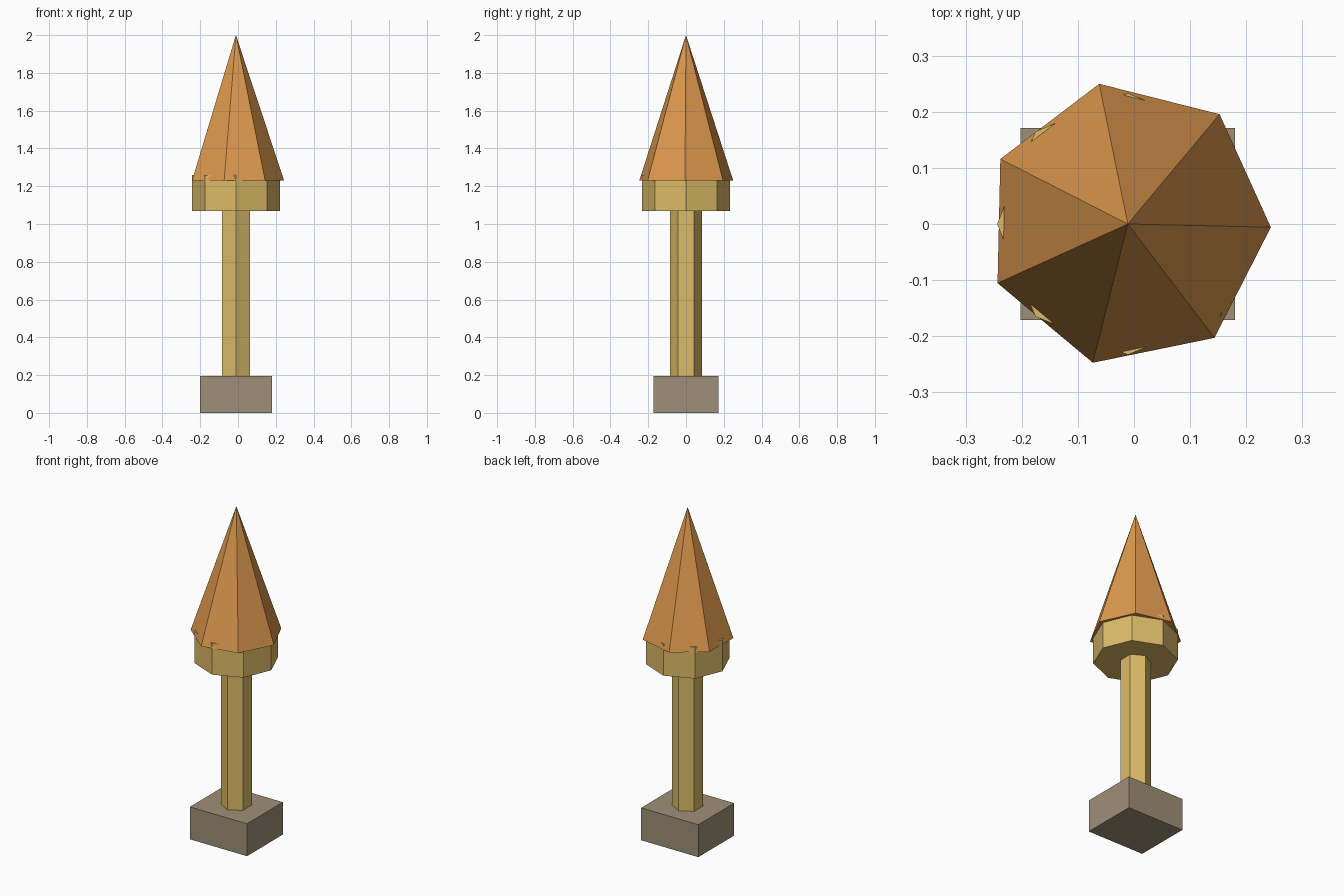
import bpy, bmesh, math
from mathutils import Matrix

if "Cube" in bpy.data.objects:
    bpy.data.objects.remove(bpy.data.objects["Cube"])

CX = -0.011  # shared axis of all parts


def material(name, rgb):
    m = bpy.data.materials.new(name)
    m.diffuse_color = (*rgb, 1.0)
    m.use_nodes = True
    m.node_tree.nodes["Principled BSDF"].inputs["Base Color"].default_value = m.diffuse_color
    return m


stone = material("grey_brown_stone", (0.35, 0.275, 0.19))
straw = material("straw_yellow", (0.72, 0.50, 0.138))
clay = material("orange_roof", (0.72, 0.315, 0.075))


def add_object(name, bm, mat):
    bmesh.ops.recalc_face_normals(bm, faces=bm.faces)
    mesh = bpy.data.meshes.new(name)
    bm.to_mesh(mesh)
    bm.free()
    mesh.materials.append(mat)
    obj = bpy.data.objects.new(name, mesh)
    bpy.context.collection.objects.link(obj)
    return obj


def prism(name, sides, r_low, r_high, z0, z1, turn, mat):
    """Upright prism or pointed cone with its first corner at angle turn."""
    bm = bmesh.new()
    low, high = [], []
    for i in range(sides):
        a = math.radians(turn) + math.tau * i / sides
        c, s = math.cos(a), math.sin(a)
        low.append(bm.verts.new((CX + r_low * c, r_low * s, z0)))
        if r_high:
            high.append(bm.verts.new((CX + r_high * c, r_high * s, z1)))
    bm.faces.new(low)
    if r_high:
        bm.faces.new(high)
    else:
        tip = bm.verts.new((CX, 0, z1))
    for i in range(sides):
        j = (i + 1) % sides
        bm.faces.new((low[i], low[j], high[j], high[i]) if r_high
                     else (low[i], low[j], tip))
    return add_object(name, bm, mat)


# Square foot block
bm = bmesh.new()
bmesh.ops.create_cube(bm, size=1, matrix=Matrix.Translation((CX, 0, 0.098))
                      @ Matrix.Diagonal((0.382, 0.342, 0.196, 1)))
add_object("base_block", bm, stone)

# Hexagonal shaft, corners towards front and back
prism("shaft", 6, 0.085, 0.085, 0.196, 1.07, 30, straw)

# Octagonal collar whose corners poke through the roof
prism("collar", 8, 0.233, 0.233, 1.07, 1.26, 0, straw)

# Seven-sided pointed roof
prism("roof", 7, 0.255, 0, 1.23, 2.0, -1.3, clay)
